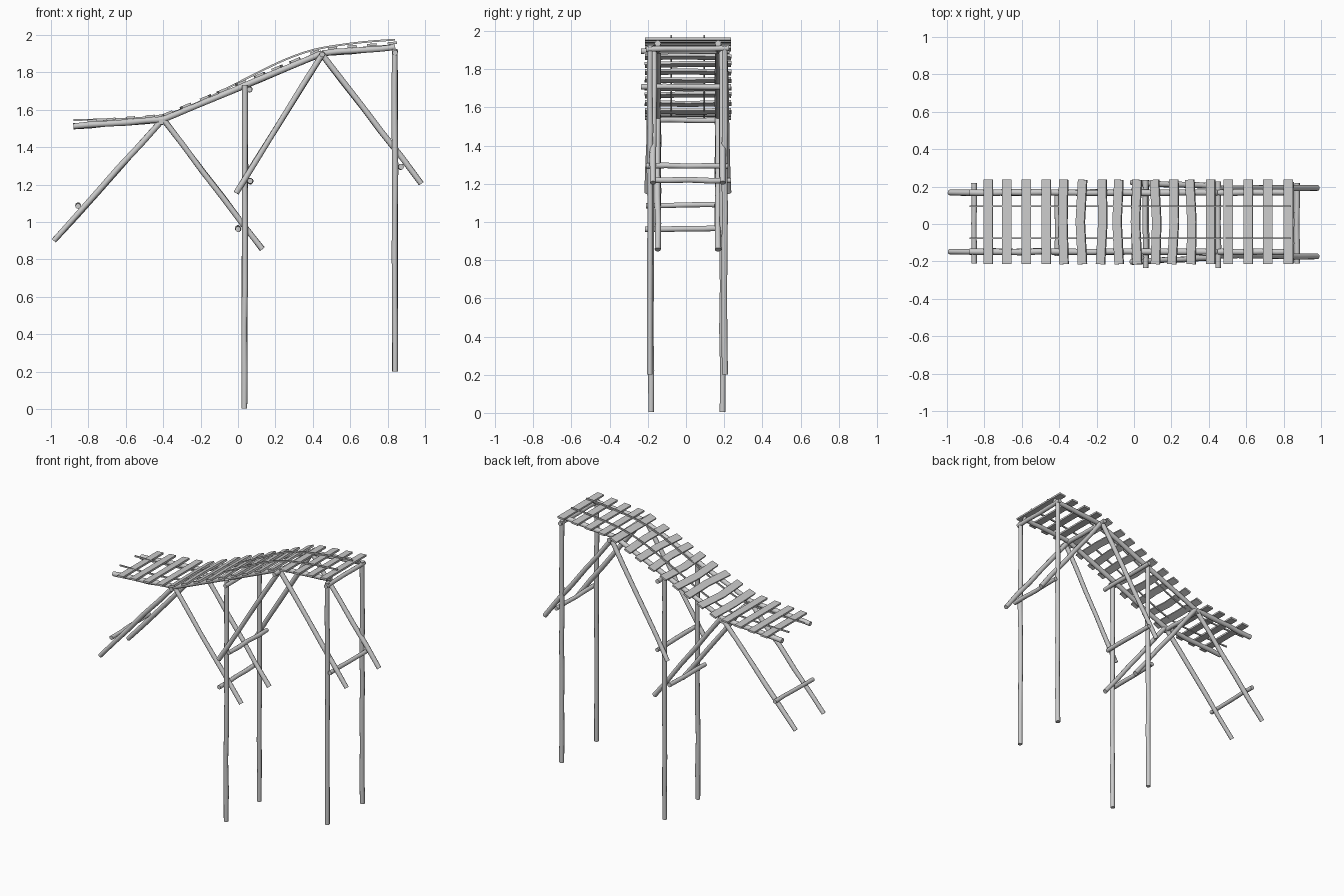
import bpy, bmesh, math, random
from mathutils import Vector

if "Cube" in bpy.data.objects:
    bpy.data.objects.remove(bpy.data.objects["Cube"])

random.seed(4)


def finish(name, bm, smooth=False):
    bmesh.ops.recalc_face_normals(bm, faces=bm.faces)
    me = bpy.data.meshes.new(name)
    bm.to_mesh(me)
    bm.free()
    if smooth:
        for p in me.polygons:
            p.use_smooth = len(p.vertices) == 4
    ob = bpy.data.objects.new(name, me)
    bpy.context.collection.objects.link(ob)
    return ob


def sweep(name, pts, sections, side, smooth=False):
    """Sweep 2D sections along pts; 'side' is the rough sideways axis."""
    bm = bmesh.new()
    pts = [Vector(p) for p in pts]
    rings = []
    for i, p in enumerate(pts):
        t = (pts[min(i + 1, len(pts) - 1)] - pts[max(i - 1, 0)]).normalized()
        v = t.cross(Vector(side)).normalized()
        u = v.cross(t)
        rings.append([bm.verts.new(p + u * a + v * b) for a, b in sections[i]])
    n = len(rings[0])
    for r0, r1 in zip(rings, rings[1:]):
        for k in range(n):
            bm.faces.new((r0[k], r0[(k + 1) % n], r1[(k + 1) % n], r1[k]))
    bm.faces.new(rings[0])
    bm.faces.new(rings[-1])
    return finish(name, bm, smooth)


def rect(w, h):
    return [(-w / 2, -h / 2), (w / 2, -h / 2), (w / 2, h / 2), (-w / 2, h / 2)]


def log(name, a, b, r=0.017, rings=6, jit=0.0025, side=None):
    """Slightly crooked round log from a to b."""
    a, b = Vector(a), Vector(b)
    if side is None:
        side = (1, 0, 0) if abs((b - a).normalized().x) < 0.3 else (0, 1, 0)
    pts, secs = [], []
    for i in range(rings):
        j = jit if 0 < i < rings - 1 else 0
        pts.append(a.lerp(b, i / (rings - 1)) + Vector([random.uniform(-j, j) for _ in range(3)]))
        rr = r * random.uniform(0.92, 1.06)
        secs.append([(rr * math.cos(math.tau * k / 10), rr * math.sin(math.tau * k / 10))
                     for k in range(10)])
    return sweep(name, pts, secs, side, True)


# Side line of the track beams (x, z)
line = [(-0.88, 1.512), (-0.40, 1.548), (0.45, 1.902), (0.84, 1.935)]


def beam_z(x):
    for (x0, z0), (x1, z1) in zip(line, line[1:]):
        if x <= x1:
            break
    return z0 + (z1 - z0) * (x - x0) / (x1 - x0), math.atan2(z1 - z0, x1 - x0)


# Long beams and angled braces on both sides
for tag, s in (("front", -1), ("back", 1)):
    y = -0.148 if s < 0 else 0.168
    for nm, p, q in zip(("low", "middle", "high"), line, line[1:]):
        log(f"{tag}_{nm}_beam", (p[0], y, p[1]), (q[0], y, q[1]))
    c = 0.01
    log(f"{tag}_low_outer_brace", (-0.40, y, 1.55), (-0.985, y, 0.90), 0.016)
    log(f"{tag}_low_inner_brace", (-0.40, y, 1.55), (0.13, y, 0.855), 0.016)
    log(f"{tag}_high_inner_brace", (0.45, c + s * 0.19, 1.895), (-0.01, c + s * 0.212, 1.155), 0.016)
    log(f"{tag}_high_outer_brace", (0.45, c + s * 0.178, 1.895), (0.98, c + s * 0.183, 1.205), 0.016)
    # Upright posts
    log(f"{tag}_middle_post", (0.034, 0.004 + s * 0.187, 0.004), (0.037, 0.004 + s * 0.184, 1.73), 0.016, 9)
    log(f"{tag}_end_post", (0.84, 0.007 + s * 0.197, 0.2), (0.838, 0.007 + s * 0.195, 1.925), 0.016, 9)

# Cross logs: x, z, y start, y end
for i, (x, z, y0, y1) in enumerate([
        (-0.855, 1.085, -0.21, 0.22), (0.0, 0.962, -0.215, 0.19),
        (0.065, 1.22, -0.20, 0.235), (0.872, 1.295, -0.21, 0.22),
        (0.062, 1.708, -0.235, 0.235), (0.84, 1.905, -0.21, 0.225),
        (0.45, 1.895, -0.235, 0.228), (-0.41, 1.535, -0.17, 0.185)]):
    log(f"cross_log_{i + 1}", (x, y0, z), (x, y1, z + random.uniform(-0.004, 0.008)), 0.015, 5)

# Crooked plank ties laid over the beams
tie_x = [-0.78, -0.68, -0.575, -0.47, -0.375, -0.275, -0.175, -0.08, 0.018,
         0.112, 0.208, 0.302, 0.41, 0.505, 0.61, 0.715, 0.825]
for i, x in enumerate(tie_x):
    z, ang = beam_z(x)
    bend = random.uniform(-0.012, 0.012) if -0.4 < x < 0.35 else 0
    skew = random.uniform(-0.006, 0.006) if bend else 0
    pts = []
    for k in range(5):
        f = k / 2 - 1
        pts.append((x + bend * (1 - abs(f)) + skew * f, 0.011 + 0.226 * f,
                    z + 0.023 + (bend * (1 - abs(f)) + skew * f) * math.tan(ang)))
    sweep(f"tie_{i + 1}", pts, [rect(0.05, 0.013)] * 5, (math.cos(ang), 0, math.sin(ang)))

# Thin rails following a smooth rise
ctrl = [(-0.88, 1.546), (-0.63, 1.551), (-0.4, 1.572), (-0.2, 1.645), (0, 1.745),
        (0.2, 1.845), (0.33, 1.898), (0.45, 1.931), (0.65, 1.96), (0.84, 1.975)]
path = []
for i in range(len(ctrl) - 1):
    p0, p1, p2, p3 = [Vector(ctrl[min(max(i + d, 0), len(ctrl) - 1)]) for d in (-1, 0, 1, 2)]
    for t in (0, 0.33, 0.67):
        path.append(0.5 * (2 * p1 + (p2 - p0) * t + (2 * p0 - 5 * p1 + 4 * p2 - p3) * t ** 2
                           + (3 * p1 - p0 - 3 * p2 + p3) * t ** 3))
path.append(Vector(ctrl[-1]))
for nm, y in (("front_rail", -0.077), ("back_rail", 0.095)):
    sweep(nm, [(p.x, y, p.y) for p in path], [rect(0.008, 0.01)] * len(path), (0, 1, 0))
